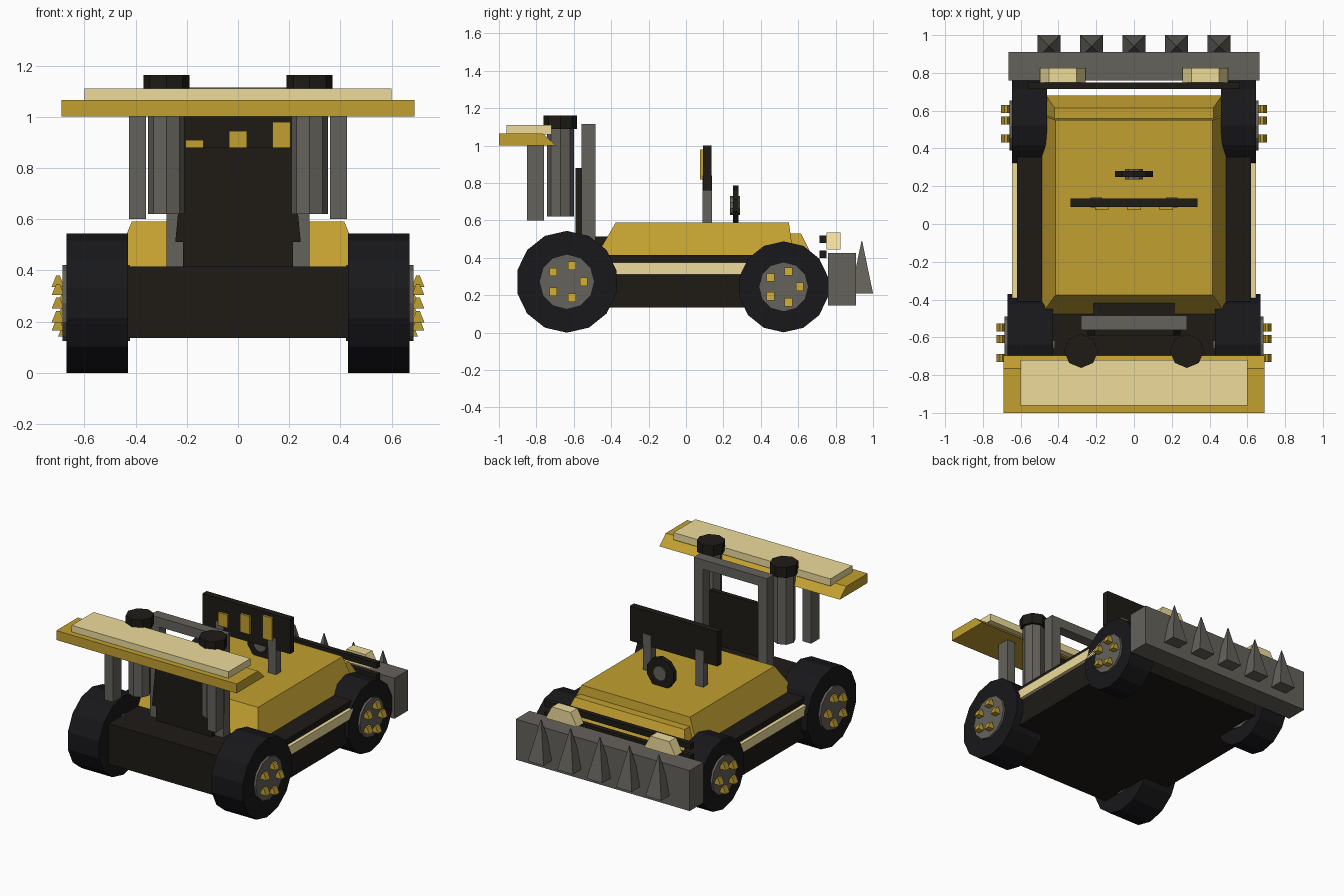
import bpy, bmesh
from math import sin, cos, pi

if "Cube" in bpy.data.objects:
    bpy.data.objects.remove(bpy.data.objects["Cube"])


def mat(name, r, g, b):
    m = bpy.data.materials.new(name)
    m.diffuse_color = (r, g, b, 1)
    m.use_nodes = True
    m.node_tree.nodes["Principled BSDF"].inputs["Base Color"].default_value = m.diffuse_color
    return m


YELLOW = mat("yellow_paint", 0.54, 0.35, 0.03)
CREAM = mat("cream_paint", 0.86, 0.72, 0.33)
DARK = mat("dark_metal", 0.013, 0.011, 0.008)
RUBBER = mat("rubber", 0.009, 0.009, 0.011)
STEEL = mat("steel", 0.13, 0.122, 0.105)


def skin(name, rings, material):
    """Flat-faced solid skinned through rings of 3D points, capped at both ends."""
    bm = bmesh.new()
    vs = [[bm.verts.new(p) for p in ring] for ring in rings]
    n = len(vs[0])
    bm.faces.new(vs[0])
    bm.faces.new(vs[-1])
    for a, b in zip(vs, vs[1:]):
        for i in range(n):
            j = (i + 1) % n
            bm.faces.new((a[i], a[j], b[j], b[i]))
    bmesh.ops.recalc_face_normals(bm, faces=bm.faces)
    me = bpy.data.meshes.new(name)
    bm.to_mesh(me)
    bm.free()
    me.materials.append(material)
    ob = bpy.data.objects.new(name, me)
    bpy.context.collection.objects.link(ob)
    return ob


def prism(name, pts, axis, lo, hi, material):
    """Extrude a 2D outline along an axis: x takes (y,z), y takes (x,z), z takes (x,y)."""
    place = {"x": lambda p, t: (t, p[0], p[1]),
             "y": lambda p, t: (p[0], t, p[1]),
             "z": lambda p, t: (p[0], p[1], t)}[axis]
    return skin(name, [[place(p, t) for p in pts] for t in (lo, hi)], material)


def rect(x0, x1, y0, y1):
    return [(x0, y0), (x1, y0), (x1, y1), (x0, y1)]


def box(name, x0, x1, y0, y1, z0, z1, material):
    return prism(name, rect(x0, x1, y0, y1), "z", z0, z1, material)


def frustum(name, base, z0, top, z1, material):
    return skin(name, [[(x, y, z) for x, y in rect(*r)] for r, z in ((base, z0), (top, z1))], material)


def ngon(cx, cy, r, n):
    return [(cx + r * sin(2 * pi * i / n), cy + r * cos(2 * pi * i / n)) for i in range(n)]


def trapezoid(cx, z0, z1, half_base, half_top):
    return [(cx - half_base, z0), (cx + half_base, z0), (cx + half_top, z1), (cx - half_top, z1)]


# Body
box("chassis", -0.62, 0.62, -0.80, 0.66, 0.135, 0.415, DARK)
frustum("hood", (-0.49, 0.49, -0.48, 0.575), 0.41, (-0.415, 0.415, -0.375, 0.55), 0.59, YELLOW)
frustum("nose", (-0.465, 0.465, 0.40, 0.68), 0.40, (-0.42, 0.42, 0.45, 0.615), 0.53, YELLOW)

# Seat
box("seat_base", -0.215, 0.215, -0.59, -0.415, 0.41, 0.515, DARK)
prism("seat_back", trapezoid(0, 0.51, 0.88, 0.245, 0.21), "y", -0.59, -0.557, DARK)

# Roll bar
box("roll_bar_top", -0.28, 0.28, -0.56, -0.485, 1.05, 1.115, STEEL)

# Rear wing
prism("wing", [(-1, 1.0), (-0.695, 1.0), (-0.765, 1.065), (-1, 1.065)], "x", -0.69, 0.69, YELLOW)
box("wing_panel", -0.6, 0.6, -0.96, -0.72, 1.06, 1.11, CREAM)

# Dashboard with three gauges of rising height
box("dash_panel", -0.335, 0.335, 0.09, 0.135, 0.76, 1.0, DARK)
for i, h in enumerate((0.09, 0.125, 0.16)):
    cx = (i - 1) * 0.17
    box("gauge", cx - 0.036, cx + 0.036, 0.075, 0.095, 0.82, 0.82 + h, YELLOW)

# Steering wheel
prism("steering_wheel", ngon(0, 0.68, 0.107, 10), "y", 0.25, 0.28, DARK)
prism("steering_hub", ngon(0, 0.68, 0.05, 10), "y", 0.235, 0.29, STEEL)

# Front grille bars, ram blade and spikes
for z in (0.40, 0.48):
    box("grille_bar", -0.56, 0.56, 0.715, 0.75, z, z + 0.04, DARK)
box("ram_blade", -0.665, 0.665, 0.76, 0.91, 0.145, 0.425, STEEL)
for i in range(5):
    cx = (i - 2) * 0.225
    frustum("ram_spike", (cx - 0.06, cx + 0.06, 0.88, 1.0), 0.21,
            (cx - 0.002, cx + 0.002, 0.938, 0.942), 0.49, STEEL)

# Wheels: y, z, tyre radius, hub radius, lug circle, inner x, outer x
WHEELS = {"rear": (-0.637, 0.272, 0.272, 0.148, 0.09, 0.43, 0.67),
          "front": (0.522, 0.245, 0.243, 0.133, 0.086, 0.46, 0.645)}

for s, side in ((1, "right"), (-1, "left")):
    def sbox(name, x0, x1, *rest):
        box(f"{name}_{side}", min(s * x0, s * x1), max(s * x0, s * x1), *rest)

    for end, (y, z, r, hub, lug, xi, xo) in WHEELS.items():
        tag = f"{end}_{side}"
        prism("tyre_" + tag, ngon(y, z, r, 14), "x", s * xi, s * xo, RUBBER)
        prism("hub_" + tag, ngon(y, z, hub, 12), "x", s * (xi - 0.008), s * (xo + 0.015), STEEL)
        # wedge-shaped lugs around the hub
        for k in range(5):
            ly, lz = y + lug * cos(2 * pi * k / 5), z + lug * sin(2 * pi * k / 5)
            prism("lug_" + tag, trapezoid(s * (xo + 0.033), lz - 0.022, lz + 0.022, 0.025, 0.007),
                  "y", ly - 0.021, ly + 0.021, YELLOW)

    # Side strip, roll bar post, wing strut, dash post
    sbox("side_strip", 0.60, 0.645, -0.42, 0.44, 0.31, 0.375, CREAM)
    sbox("roll_bar_post", 0.21, 0.28, -0.56, -0.485, 0.41, 1.06, STEEL)
    sbox("wing_strut", 0.36, 0.425, -0.85, -0.76, 0.60, 1.01, STEEL)
    sbox("dash_post", 0.17, 0.23, 0.087, 0.14, 0.58, 0.84, STEEL)

    # Exhaust stack and headlight
    prism("exhaust_" + side, ngon(s * 0.28, -0.672, 0.072, 8), "z", 0.62, 1.10, STEEL)
    prism("exhaust_cap_" + side, ngon(s * 0.28, -0.672, 0.09, 8), "z", 1.09, 1.162, DARK)
    prism("headlight_" + side, trapezoid(s * 0.377, 0.445, 0.535, 0.12, 0.072), "y", 0.75, 0.825, CREAM)
